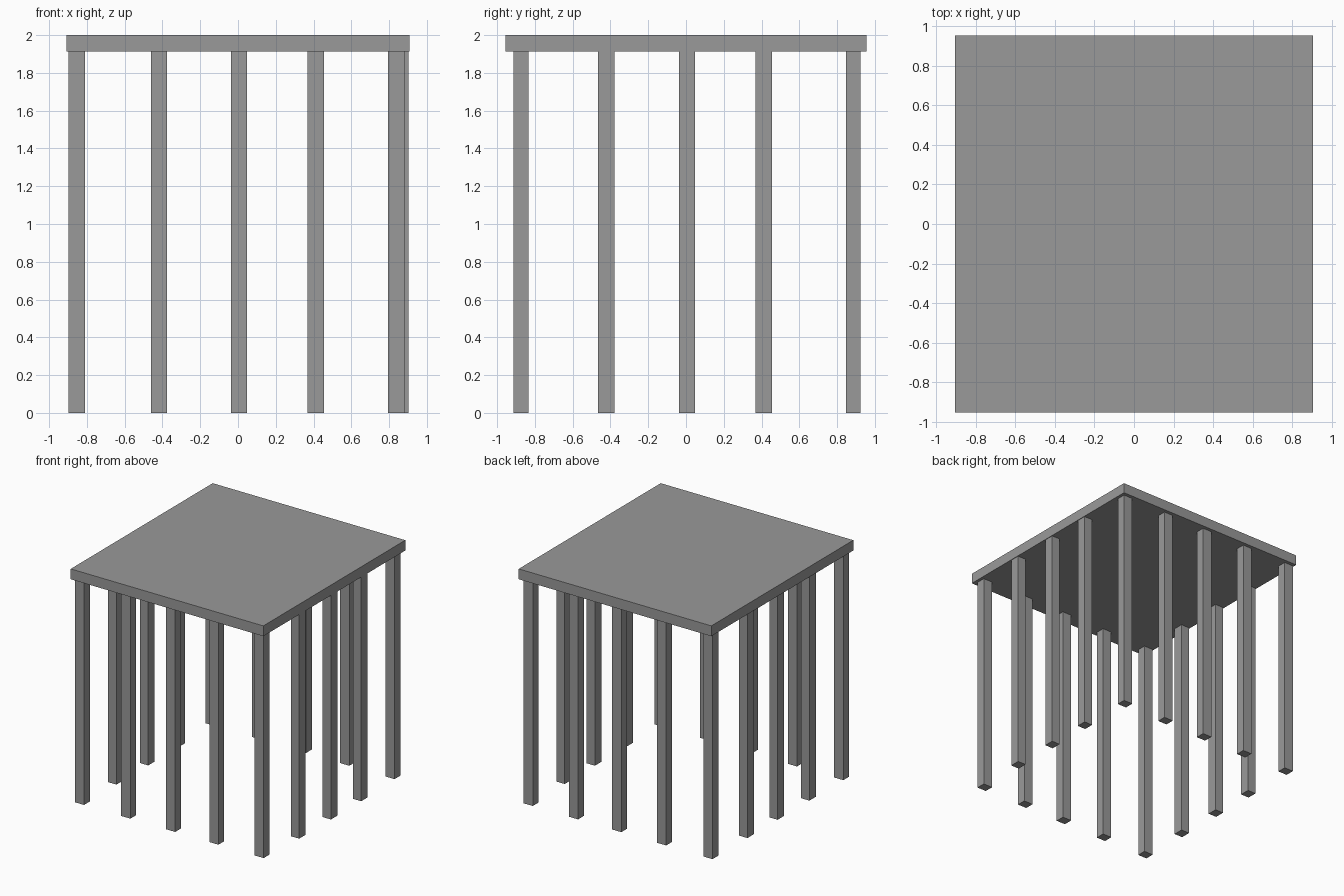
import bpy

# Remove the default object
default = bpy.data.objects.get("Cube")
if default:
    bpy.data.objects.remove(default, do_unlink=True)

# Single plain grey
grey = bpy.data.materials.new("concrete_grey")
grey.use_nodes = True
colour = (0.32, 0.32, 0.32, 1)
grey.diffuse_color = colour
grey.node_tree.nodes["Principled BSDF"].inputs["Base Color"].default_value = colour

SLAB_BOTTOM = 1.912
HEIGHT = 2.0
WIDE, THIN = 0.086, 0.078


def block(name, x, y, z_low, z_high, width, depth):
    """Flat-faced box centred on x, y between two heights."""
    bpy.ops.mesh.primitive_cube_add(size=1, location=(x, y, (z_low + z_high) / 2))
    obj = bpy.context.object
    obj.name = name
    obj.scale = (width, depth, z_high - z_low)
    bpy.ops.object.transform_apply(location=False, rotation=False, scale=True)
    obj.data.materials.append(grey)
    return obj


# Flat roof slab
block("roof_slab", 0, 0, SLAB_BOTTOM, HEIGHT, 1.814, 1.91)

# Front and back rows, corners included
for row, y in (("front", -0.874), ("back", 0.886)):
    for i, x in enumerate((-0.854, -0.418, 0.005, 0.412, 0.838)):
        block(f"{row}_post_{i + 1}", x, y, 0, SLAB_BOTTOM, WIDE, THIN)

# Side rows between the corners, turned a quarter
for row, x in (("right", -0.858), ("left", 0.863)):
    for i, y in enumerate((-0.422, 0.005, 0.412)):
        block(f"{row}_post_{i + 1}", x, y, 0, SLAB_BOTTOM, THIN, WIDE)
